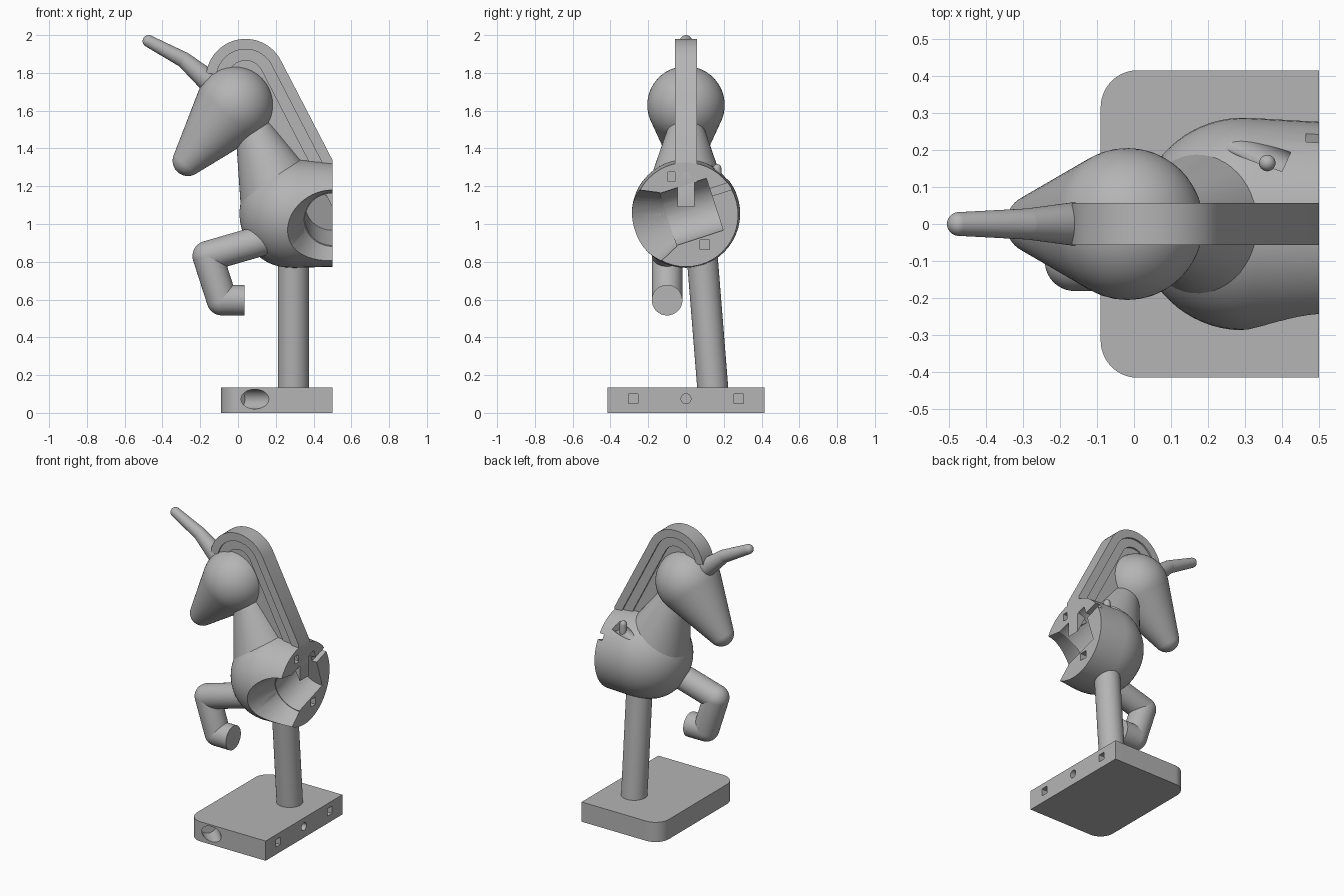
import bpy, bmesh, math
from mathutils import Vector

scene_cube = bpy.data.objects.get("Cube")
if scene_cube:
    bpy.data.objects.remove(scene_cube, do_unlink=True)

grey = bpy.data.materials.new("light_grey")
grey.use_nodes = True
tone = (0.46, 0.46, 0.46, 1)
grey.diffuse_color = tone
grey.node_tree.nodes["Principled BSDF"].inputs["Base Color"].default_value = tone

CUT_X = 0.5


def finish(name, bm):
    bmesh.ops.recalc_face_normals(bm, faces=bm.faces)
    mesh = bpy.data.meshes.new(name)
    bm.to_mesh(mesh)
    bm.free()
    mesh.materials.append(grey)
    obj = bpy.data.objects.new(name, mesh)
    bpy.context.collection.objects.link(obj)
    return obj


def revolve(name, a, b, profile, sides=48):
    """Spin (radius, distance from a) points around the axis a-b."""
    a, axis = Vector(a), (Vector(b) - Vector(a)).normalized()
    side = axis.orthogonal().normalized()
    bm = bmesh.new()
    verts = [bm.verts.new(a + axis * d + side * r) for r, d in profile]
    edges = [bm.edges.new(pair) for pair in zip(verts, verts[1:])]
    bmesh.ops.spin(bm, geom=verts + edges, cent=a, axis=axis,
                   angle=math.tau, steps=sides)
    bmesh.ops.remove_doubles(bm, verts=bm.verts, dist=0.0001)
    return finish(name, bm)


def tapered(name, a, ra, b, rb, steps=12):
    """Two spheres joined by their tangent cone."""
    length = (Vector(b) - Vector(a)).length
    lean = math.asin((ra - rb) / length)
    split = math.pi / 2 + lean
    profile = []
    for i in range(steps + 1):
        t = -math.pi / 2 + split * i / steps
        profile.append((ra * math.cos(t), ra * math.sin(t)))
    for i in range(steps + 1):
        t = lean + (math.pi / 2 - lean) * i / steps
        profile.append((rb * math.cos(t), length + rb * math.sin(t)))
    return revolve(name, a, b, profile)


def rod(name, a, b, ra, rb=None):
    length = (Vector(b) - Vector(a)).length
    rb = ra if rb is None else rb
    return revolve(name, a, b, [(0, 0), (ra, 0), (rb, length), (0, length)])


def slab(name, outline, y0, y1):
    """Extrude an x-z outline along y."""
    bm = bmesh.new()
    face = bm.faces.new([bm.verts.new((x, y0, z)) for x, z in outline])
    ext = bmesh.ops.extrude_face_region(bm, geom=[face])["geom"]
    moved = [v for v in ext if isinstance(v, bmesh.types.BMVert)]
    bmesh.ops.translate(bm, verts=moved, vec=(0, y1 - y0, 0))
    return finish(name, bm)


def box(name, center, size, tilt=0):
    bm = bmesh.new()
    bmesh.ops.create_cube(bm, size=1)
    bmesh.ops.scale(bm, verts=bm.verts, vec=size)
    obj = finish(name, bm)
    obj.location = center
    obj.rotation_euler.x = tilt
    return obj


def cut(targets, makers):
    """Subtract each cutter from the targets, then drop it."""
    for make in makers:
        cutter = make()
        cutter.hide_render = True
        for obj in targets:
            mod = obj.modifiers.new("cut", 'BOOLEAN')
            mod.operation, mod.solver, mod.object = 'DIFFERENCE', 'EXACT', cutter
            bpy.context.view_layer.objects.active = obj
            bpy.ops.object.modifier_apply(modifier=mod.name)
        bpy.data.objects.remove(cutter, do_unlink=True)


def face_hole(y, z, square):
    """Pin or screw hole in the flat rear face."""
    if square:
        return lambda: box("cutter", (CUT_X, y, z), (0.1, 0.05, 0.05))
    return lambda: rod("cutter", (CUT_X - 0.07, y, z), (CUT_X + 0.1, y, z), 0.026)


# Base plate with two rounded corners
base = box("base", (0.205, 0, 0.0675), (0.59, 0.83, 0.135))
bm = bmesh.new()
bm.from_mesh(base.data)
corners = [e for e in bm.edges if all(v.co.x < 0 for v in e.verts)
           and abs(e.verts[0].co.z - e.verts[1].co.z) > 0.1]
bmesh.ops.bevel(bm, geom=corners, offset=0.1, segments=12, affect='EDGES', profile=0.5)
bm.to_mesh(base.data)
bm.free()
cut([base], [face_hole(-0.28, 0.075, True), face_hole(0.28, 0.075, True),
             face_hole(0, 0.075, False),
             lambda: rod("cutter", (0.19, -0.515, 0.073), (0, -0.325, 0.073), 0.052)])

# Standing leg and raised leg
rod("standing_leg", (0.293, 0.144, 0.1), (0.293, 0.084, 0.85), 0.082)
hip, knee, ankle = (0.17, -0.1, 0.925), (-0.16, -0.1, 0.83), (-0.085, -0.1, 0.597)
tapered("raised_thigh", hip, 0.081, knee, 0.081)
tapered("raised_shin", knee, 0.081, ankle, 0.081)
rod("raised_hoof", ankle, (0.035, -0.1, 0.597), 0.081)

# Body and neck
body = tapered("body", (0.295, 0, 1.055), 0.287, (0.72, 0, 1.043), 0.263, 18)
neck = tapered("neck", (0.27, 0, 1.02), 0.25, (0.1, 0, 1.45), 0.11, 16)
cut([body], [lambda: box("cutter", (CUT_X + 1, 0, 1), (2, 2, 2))])
cut([neck], [lambda: box("cutter", (1.35, 0, 1), (2, 2, 2))])

# Tilted flared socket with a key slot, and the side groove
tilt = math.radians(18)


def on_axis(s):
    return (CUT_X, s * math.cos(tilt), 1.055 + s * math.sin(tilt))


cut([body, neck], [
    lambda: rod("cutter", on_axis(-0.2), on_axis(0.16), 0.145),
    lambda: rod("cutter", on_axis(-0.1), on_axis(-0.5), 0.15, 0.34),
    lambda: rod("cutter", (0.17, 0.275, 1.27), (0.41, 0.165, 1.27), 0.036)])
cut([body], [
    lambda: box("cutter", (CUT_X, 0.17, 1.18), (0.07, 0.22, 0.04), tilt),
    face_hole(-0.07, 1.25, True), face_hole(0.1, 0.89, True),
    face_hole(0, 1.25, False)])
tapered("side_peg", (0.36, 0.165, 1.2), 0.022, (0.36, 0.165, 1.295), 0.022, 6)

# Head and horn
tapered("head", (-0.018, 0, 1.63), 0.205, (-0.265, 0, 1.335), 0.081, 18)
tapered("horn_base", (-0.165, 0, 1.765), 0.058, (-0.285, 0, 1.868), 0.042)
tapered("horn_tip", (-0.285, 0, 1.868), 0.042, (-0.473, 0, 1.968), 0.032)


# Mane: an arch running straight down to the back, in stepped layers
def arch(inset):
    r, low, high = 0.21 - inset, math.radians(27.4), math.radians(172)
    pts = []
    for i in range(25):
        t = high + (low - high) * i / 24
        pts.append((0.04 + r * math.cos(t), 1.77 + r * math.sin(t)))
    x, z = pts[-1]
    return pts + [(CUT_X, z - (CUT_X - x) / math.tan(low))]


slab("mane_core", arch(0.1) + [(CUT_X, 1.09), (0.3, 1.28), (-0.08, 1.65)][1:],
     -0.035, 0.035)
for name, outer, inner, half in (("mane_rim", 0, 0.055, 0.057),
                                 ("mane_band", 0.05, 0.115, 0.046)):
    slab(name, arch(outer) + arch(inner)[::-1], -half, half)

# Smooth round surfaces, keep creases sharp
bpy.ops.object.select_all(action='DESELECT')
for obj in bpy.context.scene.objects:
    if obj.type == 'MESH' and grey.name in obj.data.materials:
        obj.select_set(True)
        bpy.context.view_layer.objects.active = obj
bpy.ops.object.shade_smooth_by_angle(angle=math.radians(30))
